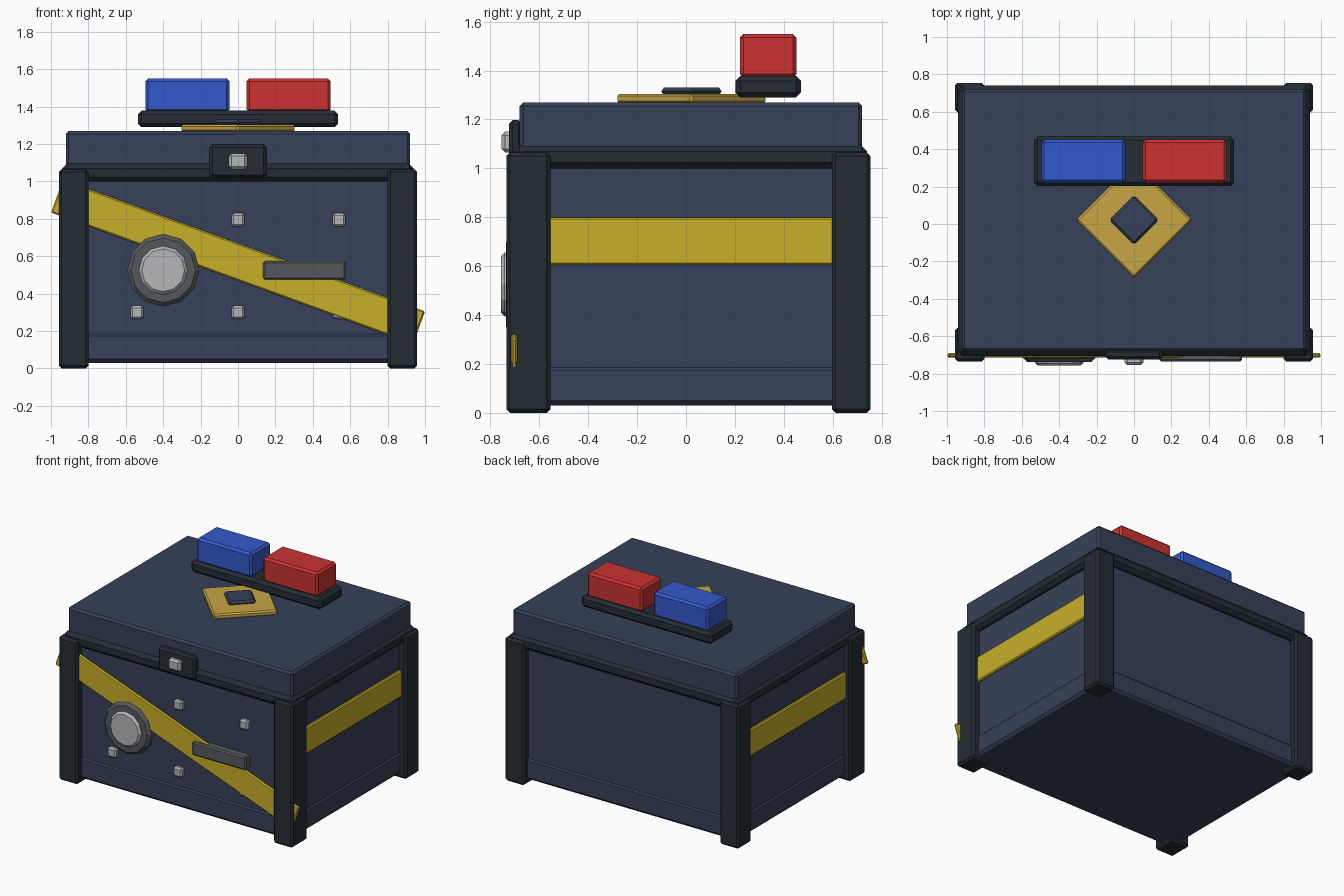
import bpy
import math
from mathutils import Matrix

cube = bpy.data.objects.get("Cube")
if cube:
    bpy.data.objects.remove(cube, do_unlink=True)


def material(name, *rgb):
    m = bpy.data.materials.new(name)
    m.use_nodes = True
    colour = (*rgb, 1)
    m.diffuse_color = colour
    m.node_tree.nodes["Principled BSDF"].inputs["Base Color"].default_value = colour
    return m


NAVY = material("navy", 0.037, 0.053, 0.1)
DARK = material("dark_trim", 0.017, 0.026, 0.034)
YELLOW = material("stripe_yellow", 0.58, 0.43, 0.022)
GOLD = material("badge_gold", 0.58, 0.38, 0.06)
BLUE = material("light_blue", 0.034, 0.102, 0.61)
RED = material("light_red", 0.6, 0.032, 0.032)
GREY = material("steel_grey", 0.091, 0.098, 0.107)
SILVER = material("silver", 0.456, 0.468, 0.485)


def finish(obj, name, mat, bevel):
    obj.name = name
    obj.data.materials.append(mat)
    if bevel:
        mod = obj.modifiers.new("edge_bevel", "BEVEL")
        mod.width = bevel
        mod.segments = 1
        mod.limit_method = "ANGLE"
        mod.angle_limit = math.radians(40)
    return obj


def box(name, mat, x, y, z, bevel=0.015):
    """Bevelled box from its (low, high) range on each axis."""
    bpy.ops.mesh.primitive_cube_add(size=1)
    obj = bpy.context.object
    size = [b - a for a, b in (x, y, z)]
    obj.data.transform(Matrix.Diagonal((*size, 1)))
    obj.location = [(a + b) / 2 for a, b in (x, y, z)]
    return finish(obj, name, mat, bevel)


def disc(name, mat, x, z, radius, y, bevel):
    """Twelve-sided disc that faces the front."""
    bpy.ops.mesh.primitive_cylinder_add(
        vertices=12, radius=radius, depth=y[1] - y[0],
        location=(x, sum(y) / 2, z), rotation=(math.pi / 2, 0, 0))
    return finish(bpy.context.object, name, mat, bevel)


# Chest body, plinth, rim and lid
box("body", NAVY, (-0.9, 0.9), (-0.68, 0.7), (0.04, 1.05), 0.02)
box("plinth", NAVY, (-0.91, 0.91), (-0.69, 0.71), (0.03, 0.195), 0.02)
box("rim", DARK, (-0.94, 0.94), (-0.705, 0.74), (1.0, 1.095), 0.025)
box("lid", NAVY, (-0.92, 0.92), (-0.68, 0.72), (1.07, 1.27))

# Corner posts and side stripes
for side, name in ((-1, "right"), (1, "left")):
    post_x = sorted((side * 0.8, side * 0.958))
    box(f"front_{name}_post", DARK, post_x, (-0.735, -0.555), (0, 1.065))
    box(f"back_{name}_post", DARK, post_x, (0.597, 0.755), (0, 1.065))
    stripe_x = sorted((side * 0.89, side * 0.92))
    box(f"{name}_stripe", YELLOW, stripe_x, (-0.6, 0.65), (0.605, 0.8), 0.008)

# Diagonal front stripe
stripe = box("front_stripe", YELLOW, (-1.03, 1.03), (-0.715, -0.69),
             (0.476, 0.664), 0.008)
stripe.rotation_euler.y = math.radians(20)

# Front bolts
for x in (-0.54, 0, 0.54):
    for z in (0.3, 0.795):
        box("bolt", SILVER, (x - 0.036, x + 0.036), (-0.712, -0.67),
            (z - 0.036, z + 0.036), 0.012)

# Dial and handle
disc("dial_ring", GREY, -0.4, 0.525, 0.193, (-0.737, -0.67), 0.02)
disc("dial_knob", SILVER, -0.4, 0.525, 0.13, (-0.757, -0.7), 0.015)
box("handle", GREY, (0.135, 0.578), (-0.735, -0.67), (0.475, 0.575), 0.01)

# Latch
box("latch", DARK, (-0.152, 0.152), (-0.724, -0.67), (1.02, 1.197))
box("latch_pin", SILVER, (-0.05, 0.05), (-0.755, -0.7), (1.065, 1.15))

# Diamond badge on the lid
for name, mat, half, z, bevel in (("badge", GOLD, 0.219, (1.265, 1.305), 0.01),
                                  ("badge_centre", NAVY, 0.094, (1.3, 1.33), 0.014)):
    plate = box(name, mat, (-half, half), (0.022 - half, 0.022 + half), z, bevel)
    plate.rotation_euler.z = math.pi / 4

# Beacon bar with two lights
box("beacon_base", DARK, (-0.535, 0.535), (0.202, 0.47), (1.29, 1.378), 0.02)
box("blue_beacon", BLUE, (-0.495, -0.046), (0.22, 0.452), (1.37, 1.55))
box("red_beacon", RED, (0.046, 0.495), (0.22, 0.452), (1.37, 1.55))
